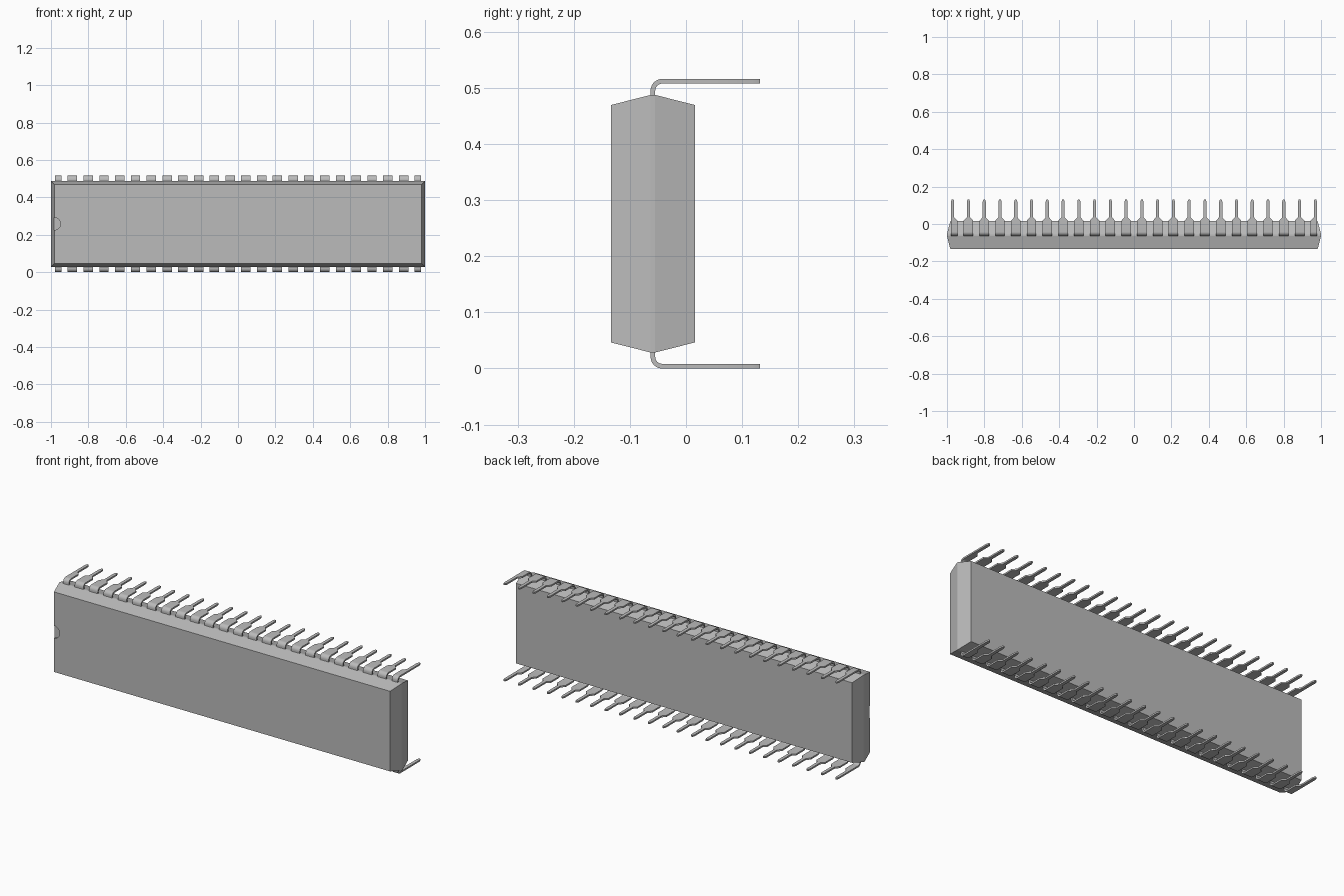
import bpy, bmesh, math

if "Cube" in bpy.data.objects:
    bpy.data.objects.remove(bpy.data.objects["Cube"])

grey = bpy.data.materials.new("plain grey")
grey.use_nodes = True
grey.diffuse_color = (0.5, 0.5, 0.5, 1)
grey.node_tree.nodes["Principled BSDF"].inputs["Base Color"].default_value = (0.5, 0.5, 0.5, 1)

MID_Y, MID_Z = -0.059, 0.258   # parting plane and centre height
THICK = 0.0083                 # lead sheet thickness
NARROW, WIDE = 0.0083, 0.0252  # lead half widths
PINS, PITCH = 24, 0.0843


def add_object(name, bm):
    bmesh.ops.recalc_face_normals(bm, faces=bm.faces)
    mesh = bpy.data.meshes.new(name)
    bm.to_mesh(mesh)
    bm.free()
    mesh.materials.append(grey)
    obj = bpy.data.objects.new(name, mesh)
    bpy.context.collection.objects.link(obj)
    return obj


def loft(bm, rings):
    """Skin a list of four-cornered rings and cap both ends."""
    rows = [[bm.verts.new(p) for p in ring] for ring in rings]
    for a, b in zip(rows, rows[1:]):
        for i in range(4):
            j = (i + 1) % 4
            bm.faces.new((a[i], a[j], b[j], b[i]))
    bm.faces.new(rows[0])
    bm.faces.new(rows[-1])


# Body: drafted front and back halves meeting at a thin parting band
bm = bmesh.new()
sections = [(-0.075, 0.982, 0.2115), (-THICK / 2, 1.0, 0.2295),
            (THICK / 2, 1.0, 0.2295), (0.075, 0.982, 0.2115)]
loft(bm, [[(sx * hx, MID_Y + dy, MID_Z + sz * hz)
           for sx, sz in ((-1, -1), (1, -1), (1, 1), (-1, 1))]
          for dy, hx, hz in sections])
body = add_object("body", bm)

# Shallow half-round marker notch at the right end of the front face
bm = bmesh.new()
bmesh.ops.create_cone(bm, cap_ends=True, segments=32, radius1=0.033, radius2=0.033, depth=0.02)
cutter = add_object("notch_cutter", bm)
cutter.rotation_euler.x = math.pi / 2
cutter.location = (-0.982, MID_Y - 0.075, MID_Z)
cutter.hide_render = True
cutter.hide_set(True)
cut = body.modifiers.new("notch", "BOOLEAN")
cut.operation = "DIFFERENCE"
cut.object = cutter
cut.solver = "EXACT"

# Lead side profile: (y, z, normal y, normal z, half width)
BEND = 0.0166
TOP = 0.516 - THICK / 2
profile = [(MID_Y, 0.47, -1, 0, WIDE)]
for i in range(9):
    a = math.pi / 2 * i / 8
    ny, nz = -math.cos(a), math.sin(a)
    profile.append((MID_Y + BEND + BEND * ny, TOP - BEND + BEND * nz, ny, nz, WIDE))
for y, w in ((0.018, WIDE), (0.036, NARROW), (0.12, NARROW), (0.132, NARROW / 2)):
    profile.append((y, TOP, 0, 1, w))


def lead_row(name, side):
    bm = bmesh.new()
    for n in range(PINS):
        x = (n - (PINS - 1) / 2) * PITCH
        rings = []
        for y, z, ny, nz, w in profile:
            # The end leads are only wide towards the middle of the row
            left = min(w, NARROW) if n == 0 else w
            right = min(w, NARROW) if n == PINS - 1 else w
            ring = []
            for dx, t in ((-left, -1), (right, -1), (right, 1), (-left, 1)):
                h = t * THICK / 2
                ring.append((x + dx, y + ny * h, MID_Z + side * (z + nz * h - MID_Z)))
            rings.append(ring)
        loft(bm, rings)
    obj = add_object(name, bm)
    bpy.ops.object.select_all(action="DESELECT")
    obj.select_set(True)
    bpy.context.view_layer.objects.active = obj
    bpy.ops.object.shade_smooth_by_angle(angle=math.radians(30))


lead_row("upper_leads", 1)
lead_row("lower_leads", -1)
